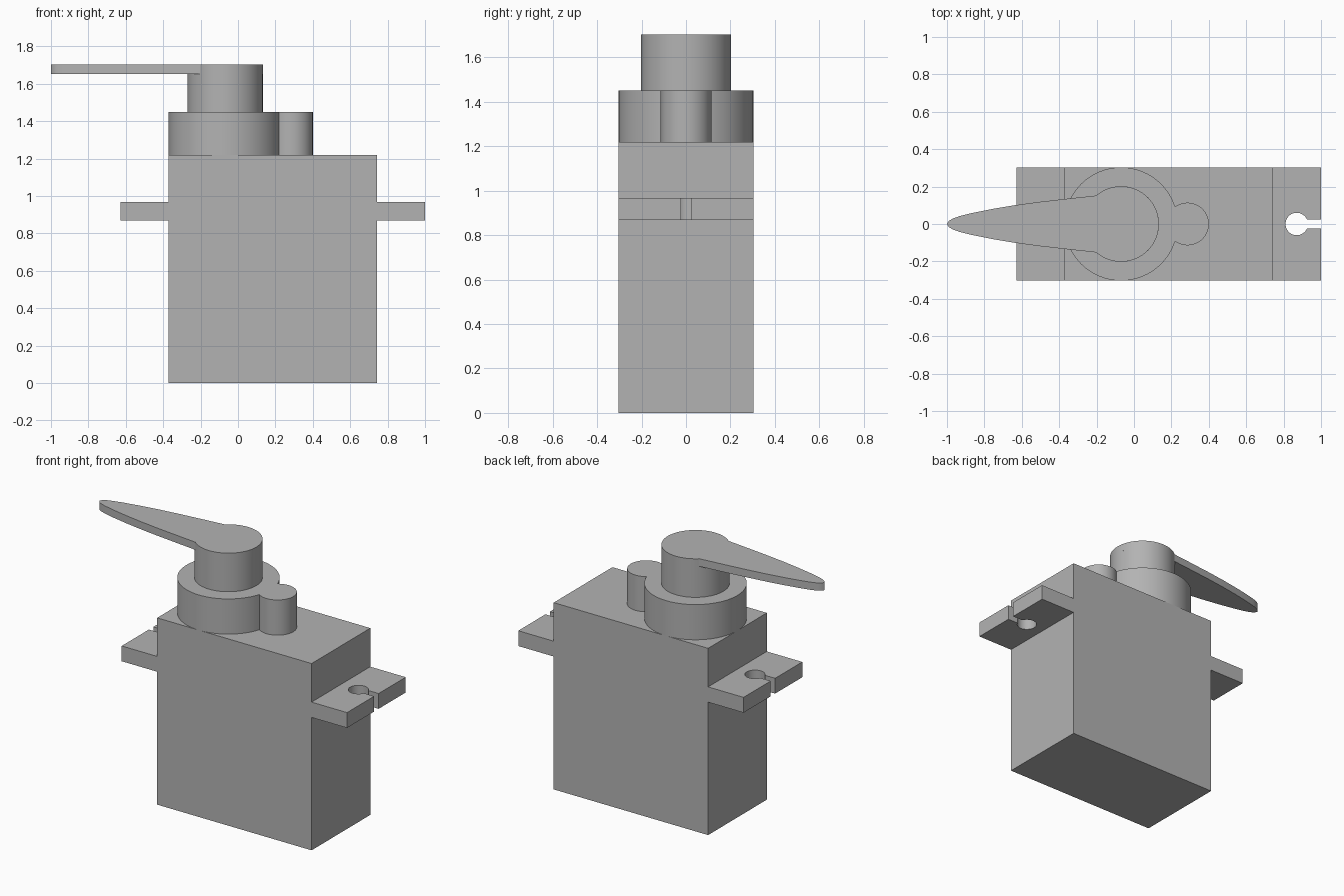
import bpy
import bmesh
from math import sin, cos, pi, acos, asin

cube = bpy.data.objects.get("Cube")
if cube:
    bpy.data.objects.remove(cube)

grey = bpy.data.materials.new("plain grey")
grey.use_nodes = True
COLOUR = (0.45, 0.45, 0.45, 1)
grey.diffuse_color = COLOUR
grey.node_tree.nodes["Principled BSDF"].inputs["Base Color"].default_value = COLOUR

HALF = 0.303                        # half depth of the housing
LEFT, RIGHT = -0.372, 0.744         # ends of the housing
SHAFT = -0.069                      # x of the output shaft


def arc(cx, r, start, end, n):
    """Points on an arc centred on y = 0."""
    return [(cx + r * cos(start + (end - start) * i / n),
             r * sin(start + (end - start) * i / n)) for i in range(n + 1)]


def prism(name, outline, z0, z1):
    """Extrude a plan outline from z0 up to z1."""
    bm = bmesh.new()
    base = bm.faces.new([bm.verts.new((x, y, z0)) for x, y in outline])
    grown = bmesh.ops.extrude_face_region(bm, geom=[base], use_keep_orig=True)
    for v in grown["geom"]:
        if isinstance(v, bmesh.types.BMVert):
            v.co.z = z1
    bmesh.ops.recalc_face_normals(bm, faces=bm.faces)
    mesh = bpy.data.meshes.new(name)
    bm.to_mesh(mesh)
    bm.free()
    mesh.materials.append(grey)
    ob = bpy.data.objects.new(name, mesh)
    bpy.context.collection.objects.link(ob)
    bpy.ops.object.select_all(action="DESELECT")
    ob.select_set(True)
    bpy.context.view_layer.objects.active = ob
    bpy.ops.object.shade_smooth_by_angle(angle=pi / 6)
    return ob


# Housing
prism("housing", [(LEFT, -HALF), (RIGHT, -HALF), (RIGHT, HALF), (LEFT, HALF)], 0, 1.22)

# Mounting tabs with keyhole slots, mirrored about the housing centre
slot, hole_r, hole_x = 0.023, 0.06, 0.87
mouth = asin(slot / hole_r)
tab = [(RIGHT, -HALF), (1, -HALF), (1, -slot)]
tab += arc(hole_x, hole_r, 2 * pi - mouth, mouth, 40)
tab += [(1, slot), (1, HALF), (RIGHT, HALF)]
prism("left_mounting_tab", tab, 0.868, 0.968)
prism("right_mounting_tab", [(LEFT + RIGHT - x, y) for x, y in tab], 0.868, 0.968)

# Gear cover: large round collar merged with a small round boss
big, small, boss_x = HALF, 0.114, 0.286
gap = boss_x - SHAFT
a = acos((gap ** 2 + big ** 2 - small ** 2) / (2 * gap * big))
b = pi - acos((gap ** 2 + small ** 2 - big ** 2) / (2 * gap * small))
cover = arc(SHAFT, big, a, 2 * pi - a, 80) + arc(boss_x, small, -b, b, 40)[1:-1]
prism("gear_cover", cover, 1.22, 1.45)

# Output hub, with the tapering arm flush with its top
hub_r = 0.202
prism("hub", arc(SHAFT, hub_r, 0, 2 * pi, 72)[:-1], 1.45, 1.652)
root = pi - asin(0.152 / hub_r)
side = [(-0.34, 0.137), (-0.5, 0.119), (-0.64, 0.1), (-0.76, 0.08), (-0.86, 0.06),
        (-0.93, 0.043), (-0.97, 0.029), (-0.99, 0.016)]
horn = arc(SHAFT, hub_r, -root, root, 60) + side + [(-1, 0)]
horn += [(x, -y) for x, y in reversed(side)]
prism("horn_arm", horn, 1.652, 1.702)
